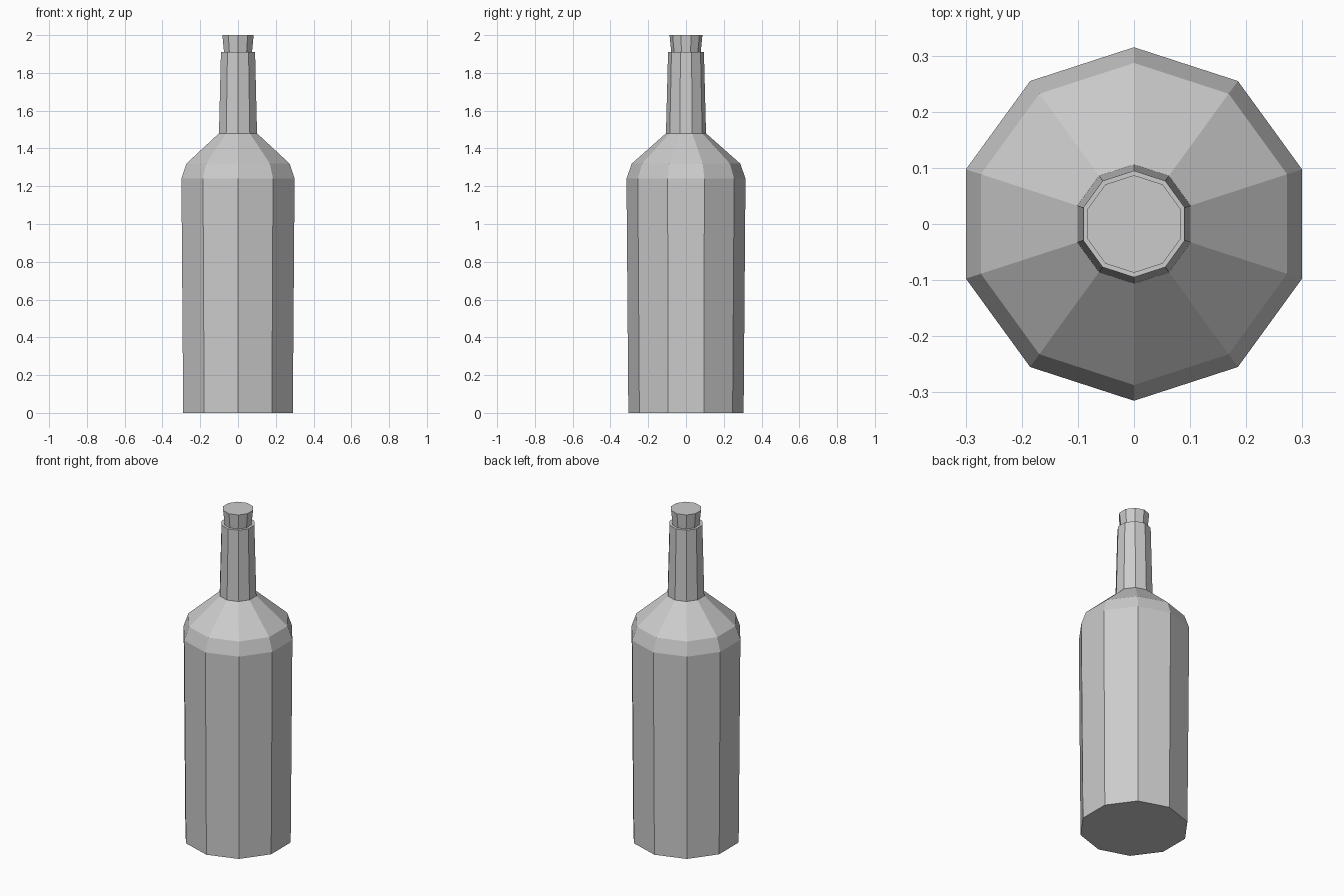
import bpy, bmesh
from math import cos, sin, pi

if "Cube" in bpy.data.objects:
    bpy.data.objects.remove(bpy.data.objects["Cube"])

SIDES = 10


def lathe(name, profile, cap_bottom=True, cap_top=True):
    """Sweep (radius, z) points into a flat-faced ten-sided solid."""
    bm = bmesh.new()
    rings = []
    for r, z in profile:
        angles = [pi / 2 + 2 * pi * i / SIDES for i in range(SIDES)]
        rings.append([bm.verts.new((r * cos(a), r * sin(a), z)) for a in angles])
    for low, high in zip(rings, rings[1:]):
        for i in range(SIDES):
            j = (i + 1) % SIDES
            bm.faces.new((low[i], low[j], high[j], high[i]))
    if cap_bottom:
        bm.faces.new(rings[0][::-1])
    if cap_top:
        bm.faces.new(rings[-1])
    mesh = bpy.data.meshes.new(name)
    bm.to_mesh(mesh)
    bm.free()
    obj = bpy.data.objects.new(name, mesh)
    bpy.context.collection.objects.link(obj)
    return obj


# Bottle: body, rounded shoulder, tapering neck and flat lip around the stopper
lathe("bottle", [(0.305, 0), (0.315, 1.24), (0.287, 1.32), (0.106, 1.48),
                 (0.095, 1.91), (0.078, 1.91)], cap_top=False)

# Stopper: flares slightly towards the top
lathe("stopper", [(0.078, 1.91), (0.087, 2.0)], cap_bottom=False)
